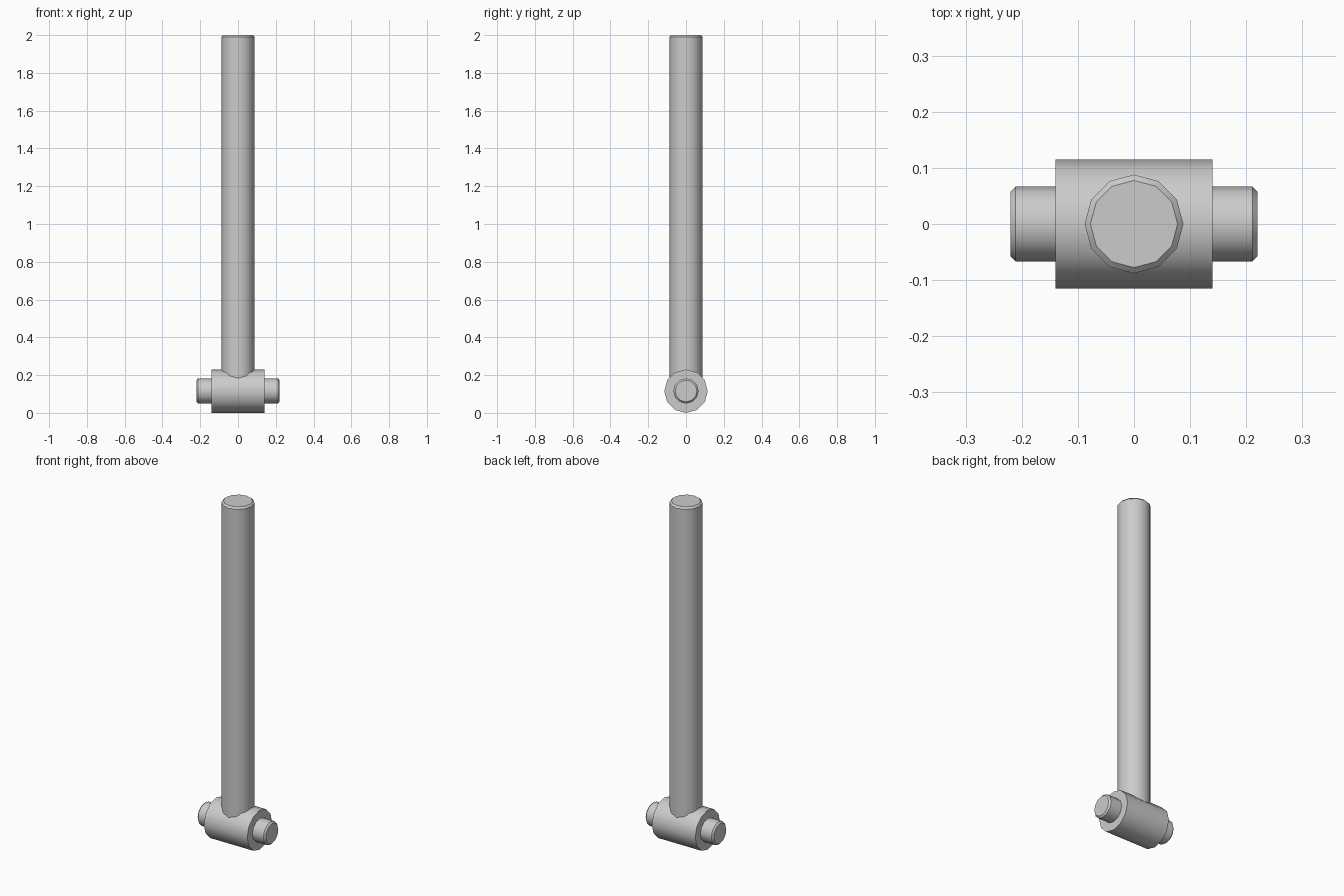
import bpy, math

if "Cube" in bpy.data.objects:
    bpy.data.objects.remove(bpy.data.objects["Cube"])

HUB_Z = 0.115


def cylinder(name, radius, length, centre, along_x=False, bevel=0.0):
    """Twelve-sided smooth cylinder, optionally with chamfered rims."""
    rot = (0, math.pi / 2, 0) if along_x else (0, 0, 0)
    bpy.ops.mesh.primitive_cylinder_add(vertices=12, radius=radius, depth=length,
                                        location=centre, rotation=rot)
    ob = bpy.context.object
    ob.name = name
    bpy.ops.object.transform_apply(location=False, rotation=True, scale=True)
    bpy.ops.object.shade_smooth_by_angle(angle=math.radians(60))
    if bevel:
        # only the 90 degree rim edges are chamfered
        mod = ob.modifiers.new("rim", 'BEVEL')
        mod.width = bevel
        mod.segments = 1
        mod.limit_method = 'ANGLE'
        mod.angle_limit = math.radians(60)
        bpy.ops.object.modifier_apply(modifier=mod.name)
        bpy.ops.object.shade_smooth_by_angle(angle=math.radians(60))
    return ob


# Pivot sleeve lying along x
cylinder("hub", 0.115, 0.28, (0, 0, HUB_Z), along_x=True)

# Pin running through the sleeve
cylinder("pin", 0.067, 0.44, (0, 0, HUB_Z + 0.001), along_x=True, bevel=0.009)

# Upright rod, rooted inside the sleeve
cylinder("rod", 0.088, 2.0 - HUB_Z, (0, 0, (2.0 + HUB_Z) / 2), bevel=0.01)
